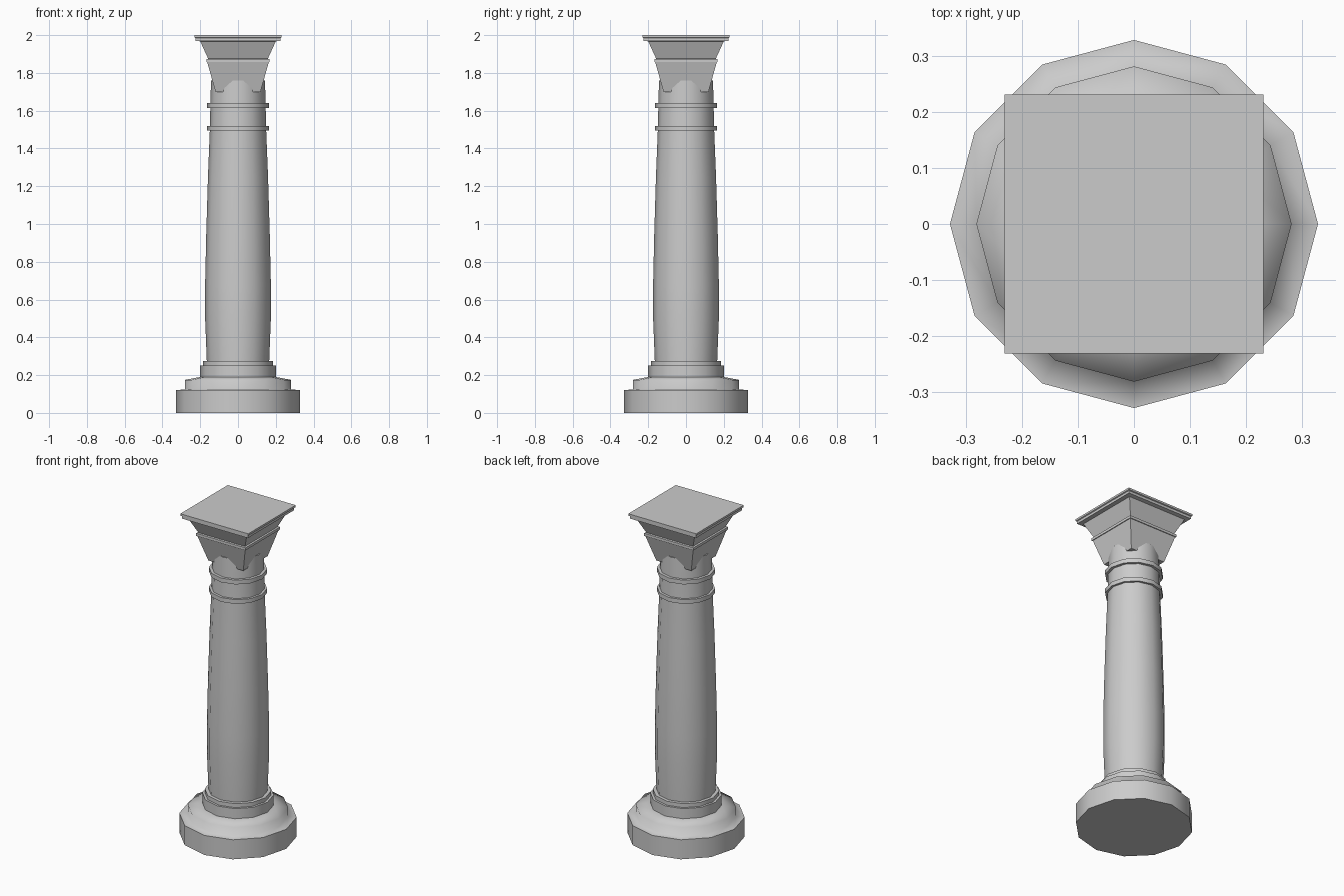
import bpy
import bmesh
import math

cube = bpy.data.objects.get("Cube")
if cube:
    bpy.data.objects.remove(cube, do_unlink=True)

stone = bpy.data.materials.new("grey_stone")
stone.use_nodes = True
colour = (0.6, 0.6, 0.6, 1)
stone.diffuse_color = colour
stone.node_tree.nodes["Principled BSDF"].inputs["Base Color"].default_value = colour


def stack(name, profile, sides=12, turn=0.0, scale=1.0, smooth=35, cap=True):
    """Stack of regular polygon rings following (radius, height) pairs."""
    bm = bmesh.new()
    rings = []
    for radius, z in profile:
        ring = []
        for i in range(sides):
            a = turn + math.tau * i / sides
            r = radius * scale
            ring.append(bm.verts.new((r * math.cos(a), r * math.sin(a), z)))
        rings.append(ring)
    for low, high in zip(rings, rings[1:]):
        for i in range(sides):
            j = (i + 1) % sides
            bm.faces.new((low[i], low[j], high[j], high[i]))
    if cap:
        bm.faces.new(rings[0][::-1])
        bm.faces.new(rings[-1])
    mesh = bpy.data.meshes.new(name)
    bm.to_mesh(mesh)
    bm.free()
    mesh.materials.append(stone)
    obj = bpy.data.objects.new(name, mesh)
    bpy.context.collection.objects.link(obj)
    bpy.ops.object.select_all(action="DESELECT")
    obj.select_set(True)
    bpy.context.view_layer.objects.active = obj
    if smooth == 180:
        bpy.ops.object.shade_smooth()
    elif smooth:
        bpy.ops.object.shade_smooth_by_angle(angle=math.radians(smooth))
    return obj


# Base: plinth, soft shoulder and two collars
stack("plinth", [(0.328, 0), (0.328, 0.12)])
stack("base_shoulder", [(0.328, 0.12), (0.281, 0.125), (0.281, 0.175), (0.2, 0.19)],
      smooth=180, cap=False)
stack("base_collar", [(0.2, 0.185), (0.2, 0.252), (0.186, 0.252), (0.186, 0.276)])

# Shaft with a gentle swelling, running up into the capital
stack("shaft", [(0.165, 0.27), (0.174, 0.5), (0.174, 0.68), (0.168, 0.95),
                (0.159, 1.25), (0.149, 1.5), (0.146, 1.64), (0.143, 1.76)])

# Two rings round the neck
for name, z in (("lower_neck_ring", 1.494), ("upper_neck_ring", 1.614)):
    stack(name, [(0.163, z), (0.163, z + 0.026)])

# Square capital: lower block, band, upper flare and stepped slab
stack("capital", [(0.119, 1.70), (0.163, 1.857), (0.168, 1.857), (0.168, 1.873),
                  (0.158, 1.875), (0.2, 1.967), (0.225, 1.97), (0.225, 1.985),
                  (0.231, 1.988), (0.231, 2.0)],
      sides=4, turn=math.pi / 4, scale=math.sqrt(2), smooth=0)
